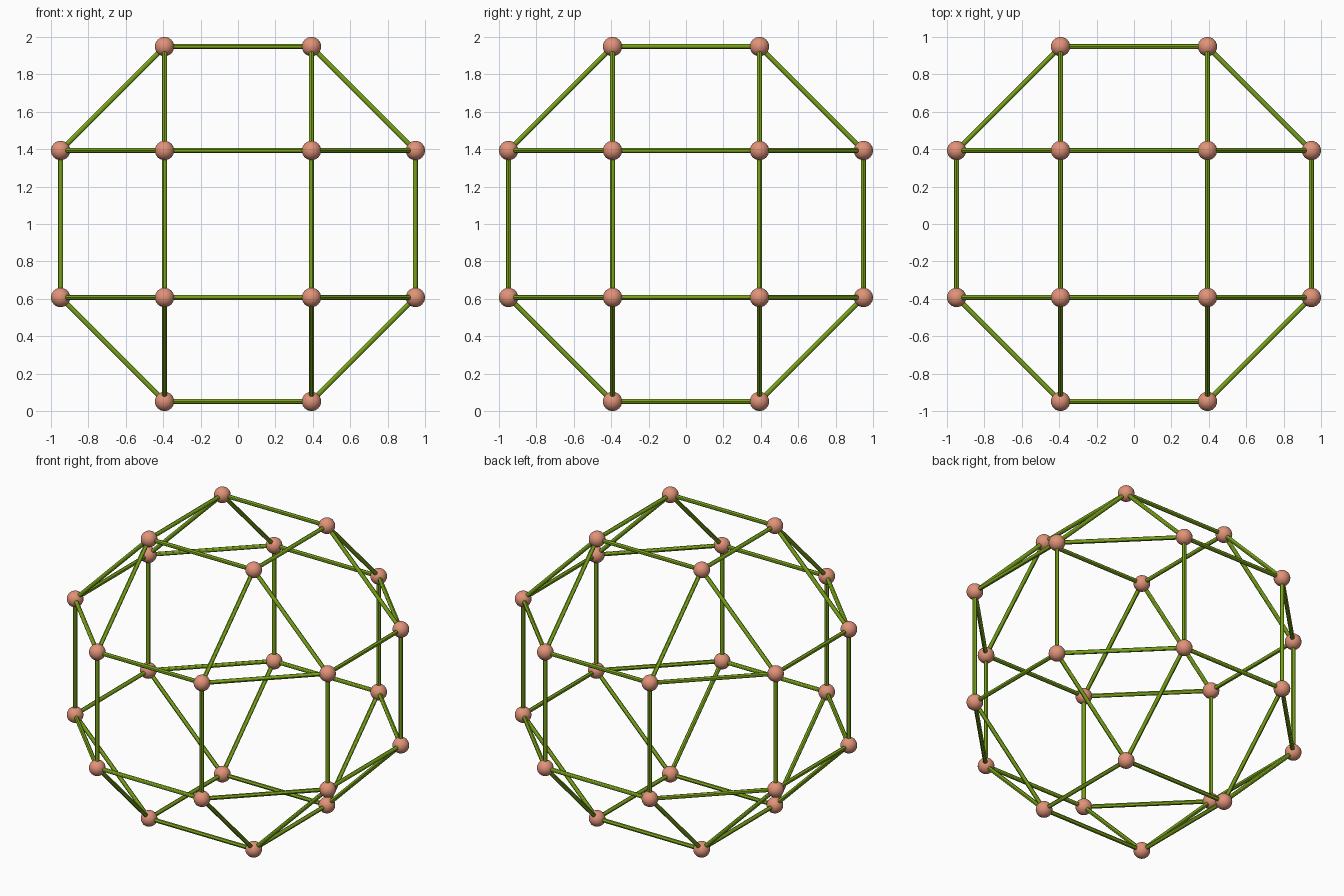
import bpy, bmesh
from itertools import combinations, product
from mathutils import Vector, Matrix

if "Cube" in bpy.data.objects:
    bpy.data.objects.remove(bpy.data.objects["Cube"])

BALL_R = 0.0515
STRUT_R = 0.0135
FAR = 1 - BALL_R
NEAR = FAR / (1 + 2 ** 0.5)
CENTRE = Vector((0, 0, 1))


def finish(bm, name, color):
    mesh = bpy.data.meshes.new(name)
    bm.to_mesh(mesh)
    bm.free()
    for p in mesh.polygons:
        p.use_smooth = True
    mat = bpy.data.materials.new(name + "_color")
    mat.diffuse_color = (*color, 1)
    mat.use_nodes = True
    mat.node_tree.nodes["Principled BSDF"].inputs["Base Color"].default_value = mat.diffuse_color
    mesh.materials.append(mat)
    obj = bpy.data.objects.new(name, mesh)
    bpy.context.collection.objects.link(obj)
    bpy.context.view_layer.objects.active = obj
    obj.select_set(True)
    bpy.ops.object.shade_smooth_by_angle()
    obj.select_set(False)


# 24 corners of a rhombicuboctahedron: one far coordinate, two near ones
corners = []
for axis in range(3):
    for signs in product((-1, 1), repeat=3):
        corners.append(CENTRE + Vector([s * (FAR if i == axis else NEAR)
                                        for i, s in enumerate(signs)]))

# Corner balls
bm = bmesh.new()
for c in corners:
    bmesh.ops.create_uvsphere(bm, u_segments=24, v_segments=16, radius=BALL_R,
                              matrix=Matrix.Translation(c))
finish(bm, "corner_balls", (0.75, 0.29, 0.19))

# Struts joining neighbouring corners
bm = bmesh.new()
for a, b in combinations(corners, 2):
    d = b - a
    if abs(d.length - 2 * NEAR) < 0.01:
        turn = d.to_track_quat('Z', 'Y').to_matrix().to_4x4()
        bmesh.ops.create_cone(bm, cap_ends=True, segments=12, radius1=STRUT_R,
                              radius2=STRUT_R, depth=d.length,
                              matrix=Matrix.Translation((a + b) / 2) @ turn)
finish(bm, "edge_struts", (0.19, 0.36, 0.01))
